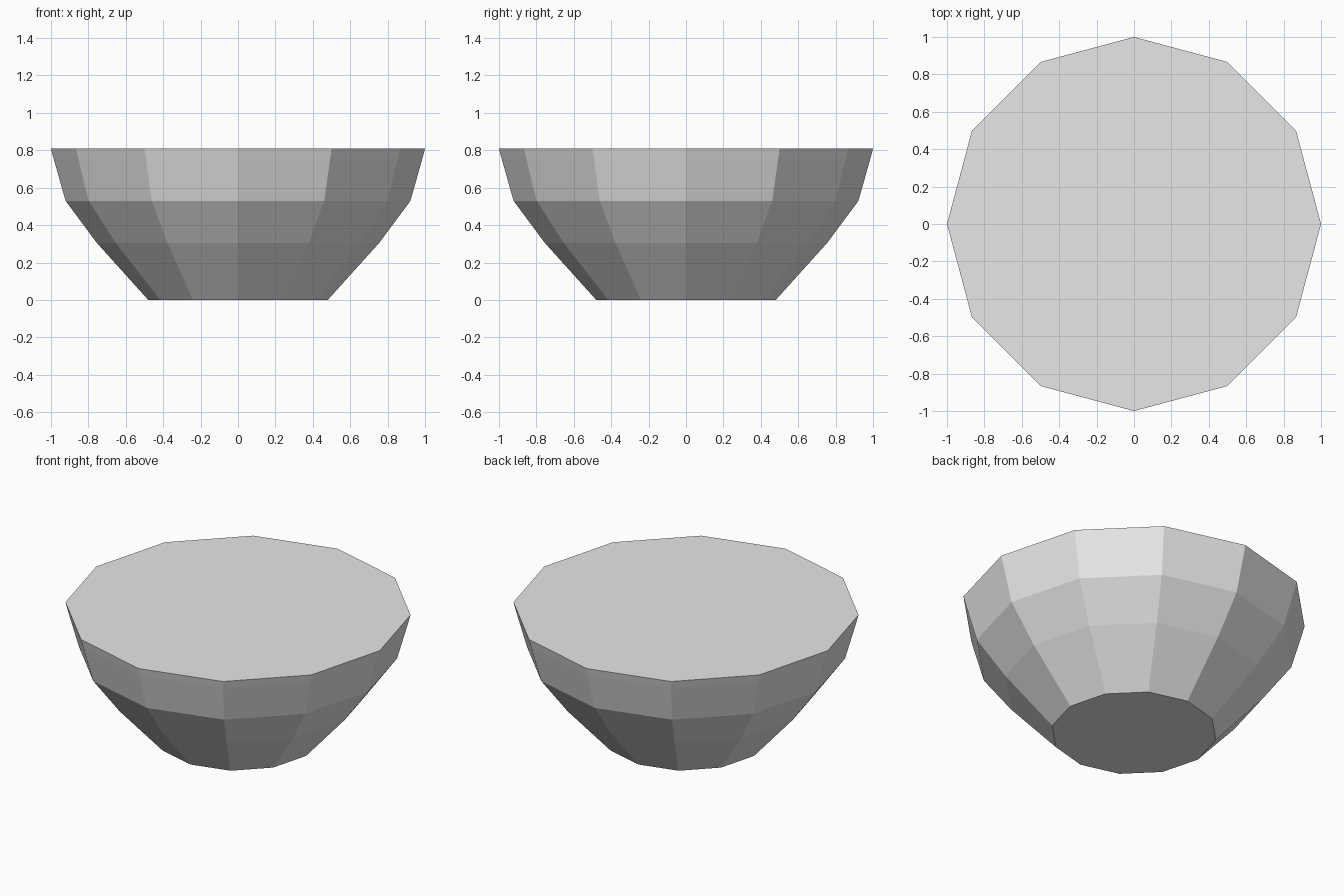
import bpy
import bmesh
from math import cos, sin, tau

cube = bpy.data.objects.get("Cube")
if cube:
    bpy.data.objects.remove(cube, do_unlink=True)

SIDES = 12
# (radius, height) from foot to rim
PROFILE = [(0.48, 0.0), (0.755, 0.305), (0.922, 0.53), (0.987, 0.76), (1.0, 0.81)]

# Single plain grey
grey = bpy.data.materials.new("light_grey")
grey.use_nodes = True
colour = (0.8, 0.8, 0.8, 1.0)
grey.diffuse_color = colour
grey.node_tree.nodes["Principled BSDF"].inputs["Base Color"].default_value = colour

# Faceted bowl body: stacked rings joined by quads
bm = bmesh.new()
rings = [
    [bm.verts.new((r * cos(tau * i / SIDES), r * sin(tau * i / SIDES), z))
     for i in range(SIDES)]
    for r, z in PROFILE
]
for low, high in zip(rings, rings[1:]):
    for i in range(SIDES):
        j = (i + 1) % SIDES
        bm.faces.new((low[i], low[j], high[j], high[i]))

# Flat foot and flat filled top
bm.faces.new(rings[0][::-1])
bm.faces.new(rings[-1])
bmesh.ops.recalc_face_normals(bm, faces=bm.faces)

mesh = bpy.data.meshes.new("filled_bowl")
bm.to_mesh(mesh)
bm.free()
mesh.materials.append(grey)
bowl = bpy.data.objects.new("filled_bowl", mesh)
bpy.context.collection.objects.link(bowl)
